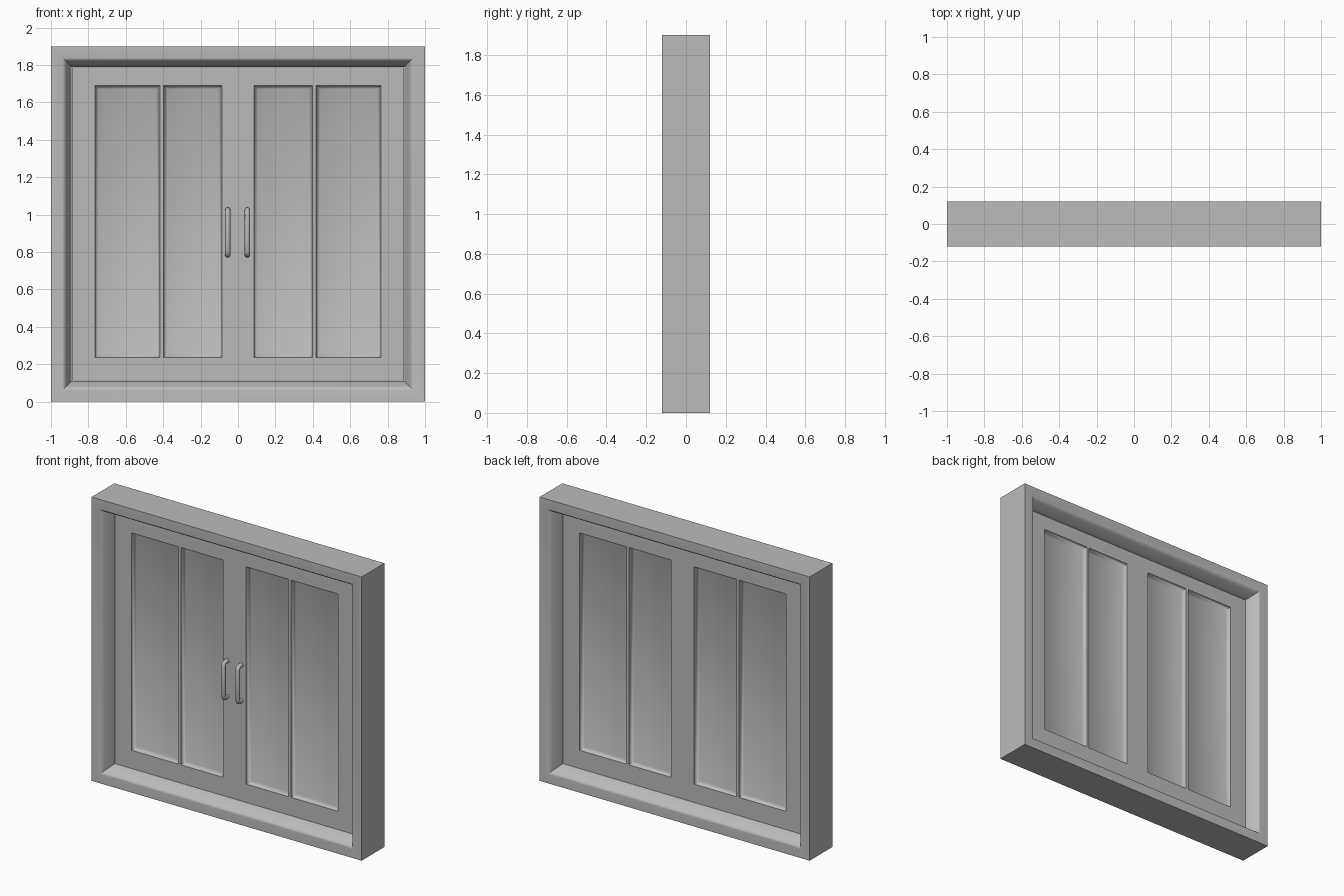
import bpy, bmesh, math
from mathutils import Vector

if "Cube" in bpy.data.objects:
    bpy.data.objects.remove(bpy.data.objects["Cube"])

grey = bpy.data.materials.new("painted grey")
grey.diffuse_color = (0.5, 0.5, 0.5, 1)
grey.use_nodes = True
grey.node_tree.nodes["Principled BSDF"].inputs["Base Color"].default_value = grey.diffuse_color


def make_object(name, bm):
    bmesh.ops.recalc_face_normals(bm, faces=bm.faces)
    mesh = bpy.data.meshes.new(name)
    bm.to_mesh(mesh)
    bm.free()
    mesh.materials.append(grey)
    obj = bpy.data.objects.new(name, mesh)
    bpy.context.collection.objects.link(obj)
    return obj


def shade(obj, angle=35):
    bpy.ops.object.select_all(action='DESELECT')
    obj.select_set(True)
    bpy.context.view_layer.objects.active = obj
    bpy.ops.object.shade_smooth_by_angle(angle=math.radians(angle))


# Frame: a moulded profile (inset, y) carried round a rectangle
HALF, TOP = 1.0, 1.9
front = [(0, -0.12), (0.062, -0.12), (0.072, -0.115), (0.082, -0.10),
         (0.105, -0.05), (0.11, -0.035)]
profile = front + [(i, -y) for i, y in reversed(front)]
bm = bmesh.new()
rings = []
for i, y in profile:
    x, low, high = HALF - i, i, TOP - i
    rings.append([bm.verts.new(p) for p in
                  ((-x, y, low), (x, y, low), (x, y, high), (-x, y, high))])
for a, b in zip(rings, rings[1:] + rings[:1]):
    for k in range(4):
        n = (k + 1) % 4
        bm.faces.new((a[k], a[n], b[n], b[k]))
shade(make_object("frame", bm))

# Doors: a gridded front sheet with four sunken panels, mirrored to the back
xs = [-0.887, -0.765, -0.418, -0.398, -0.085, 0.085, 0.398, 0.418, 0.765, 0.887]
zs = [0.113, 0.235, 1.69, 1.787]
FACE_Y = -0.035
bm = bmesh.new()
grid = [[bm.verts.new((x, FACE_Y, z)) for x in xs] for z in zs]
panels = []
for r in range(3):
    for c in range(len(xs) - 1):
        f = bm.faces.new((grid[r][c], grid[r][c + 1], grid[r + 1][c + 1], grid[r + 1][c]))
        if r == 1 and c in (1, 3, 5, 7):
            panels.append(f)
# rounded step from the face down to each panel
for width, drop in ((0.008, 0.003), (0.016, 0.018), (0.010, 0.004)):
    bmesh.ops.inset_individual(bm, faces=panels, thickness=width)
    for f in panels:
        for v in f.verts:
            v.co.y += drop
# rim turned in to the middle plane
rim = [e for e in bm.edges if e.is_boundary]
made = bmesh.ops.extrude_edge_only(bm, edges=rim)["geom"]
for v in made:
    if isinstance(v, bmesh.types.BMVert):
        v.co.y = 0
doors = make_object("doors", bm)
mirror = doors.modifiers.new("back side", 'MIRROR')
mirror.use_axis = (False, True, False)
shade(doors, 50)


# Handles: rounded bars with feet bent back into the door
def handle(name, x):
    curve = bpy.data.curves.new(name, 'CURVE')
    curve.dimensions = '3D'
    curve.bevel_depth = 0.014
    curve.bevel_resolution = 3
    curve.use_fill_caps = True
    path = [(-0.03, 0.785), (-0.058, 0.785), (-0.068, 0.79), (-0.074, 0.805),
            (-0.074, 1.005), (-0.068, 1.02), (-0.058, 1.025), (-0.03, 1.025)]
    spline = curve.splines.new('POLY')
    spline.points.add(len(path) - 1)
    for p, (y, z) in zip(spline.points, path):
        p.co = (x, y, z, 1)
    temp = bpy.data.objects.new(name, curve)
    bpy.context.collection.objects.link(temp)
    bpy.context.view_layer.update()
    mesh = bpy.data.meshes.new_from_object(temp)
    bpy.data.objects.remove(temp)
    mesh.materials.clear()
    mesh.materials.append(grey)
    obj = bpy.data.objects.new(name, mesh)
    bpy.context.collection.objects.link(obj)
    shade(obj, 50)


handle("left_handle", -0.055)
handle("right_handle", 0.05)
